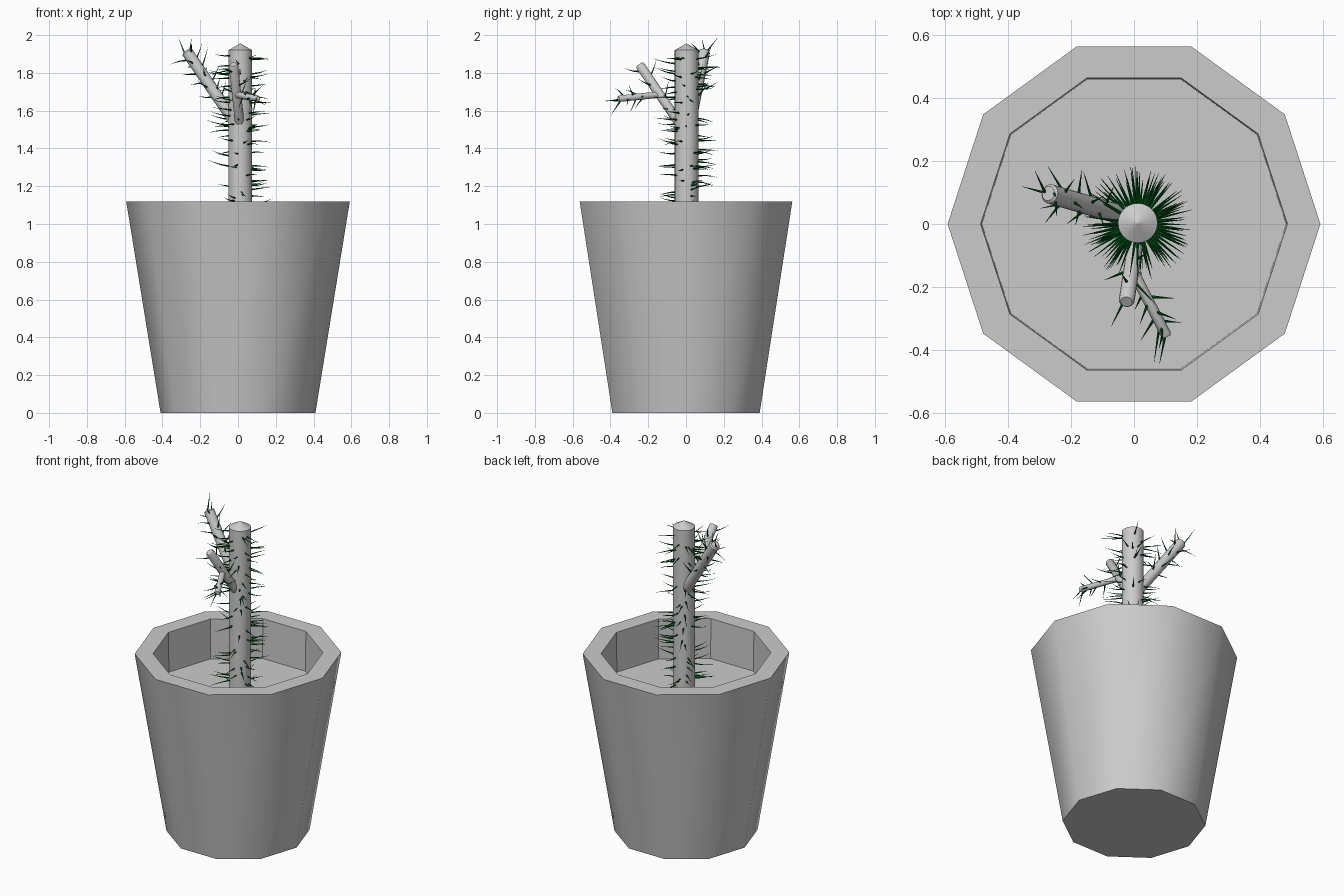
import bpy, bmesh, math, random
from mathutils import Vector, Matrix

if "Cube" in bpy.data.objects:
    bpy.data.objects.remove(bpy.data.objects["Cube"])

random.seed(4)
SOIL = 0.87


def finish(bm, name, mat=None):
    bmesh.ops.recalc_face_normals(bm, faces=bm.faces[:])
    me = bpy.data.meshes.new(name)
    bm.to_mesh(me)
    bm.free()
    ob = bpy.data.objects.new(name, me)
    bpy.context.collection.objects.link(ob)
    if mat:
        me.materials.append(mat)
    return ob


def loft(bm, rings, smooth=True, caps=(True, True)):
    """Bridge a list of equal-sized point rings."""
    vs = [[bm.verts.new(p) for p in r] for r in rings]
    n = len(vs[0])
    for k, (a, b) in enumerate(zip(vs, vs[1:])):
        for i in range(n):
            j = (i + 1) % n
            f = bm.faces.new((a[i], a[j], b[j], b[i]))
            f.smooth = smooth if isinstance(smooth, bool) else smooth[k]
    for use, r in zip(caps, (vs[0], vs[-1])):
        if use:
            bm.faces.new(r)
    # keep hard creases, but leave the wide pot facets blended
    bm.normal_update()
    for e in bm.edges:
        if len(e.link_faces) == 2 and e.calc_face_angle(0) > math.radians(40):
            e.smooth = False


def ring(c, axis, r, n):
    q = Vector(axis).to_track_quat('Z', 'Y')
    return [Vector(c) + q @ Vector((r * math.cos(t), r * math.sin(t), 0))
            for t in (2 * math.pi * i / n for i in range(n))]


def zring(r, z, n, x=0, y=0):
    return [Vector((x + r * math.cos(t), y + r * math.sin(t), z))
            for t in (2 * math.pi * i / n for i in range(n))]


# ten-sided pot with a thick rim; the last ring is closed by the soil face
bm = bmesh.new()
loft(bm, [zring(0.592, 0, 10)] and
     [zring(0.41, 0, 10), zring(0.592, 1.12, 10), zring(0.487, 1.12, 10), zring(0.483, SOIL, 10)],
     smooth=[True, False, False], caps=(True, False))
finish(bm, "pot")

# soil
bm = bmesh.new()
bm.faces.new([bm.verts.new(p) for p in zring(0.483, SOIL, 10)])
finish(bm, "soil")

# trunk with a low conical cap
TX, TY, TR = 0.012, 0.003, 0.063
bm = bmesh.new()
loft(bm, [zring(TR, SOIL - 0.02, 24, TX, TY), zring(TR, 1.92, 24, TX, TY),
          zring(0.002, 1.955, 24, TX, TY)])
finish(bm, "trunk")

# branches: start, end, radius, spine count
branches = {
    "left_branch": (Vector((-0.01, 0.02, 1.53)), Vector((-0.272, 0.097, 1.915)), 0.031, 16),
    "front_branch": (Vector((0.008, -0.04, 1.54)), Vector((-0.024, -0.247, 1.845)), 0.025, 5),
    "front_twig": (Vector((-0.008, -0.14, 1.685)), Vector((0.105, -0.358, 1.663)), 0.017, 9),
}
for name, (a, b, r, _) in branches.items():
    d = (b - a).normalized()
    bm = bmesh.new()
    loft(bm, [ring(a, d, r, 16), ring(b - d * 0.008, d, r, 16), ring(b, d, r * 0.75, 16)])
    finish(bm, name)

# spines: thin, slightly bent cones
green = bpy.data.materials.new("spine_green")
green.diffuse_color = (0.0, 0.1, 0.01, 1)
green.use_nodes = True
green.node_tree.nodes["Principled BSDF"].inputs["Base Color"].default_value = green.diffuse_color
spines = bmesh.new()


def spine(base, direction, length, bend=None):
    d = Vector(direction).normalized()
    bend = random.uniform(-0.018, 0.022) if bend is None else bend
    rings = []
    for t in (-0.05, 0.35, 0.7, 1.0):
        p = Vector(base) + d * length * t + Vector((0, 0, bend * t * t))
        rings.append(ring(p, d, 0.0042 * (1 - t) + 0.0004, 4))
    loft(spines, rings)


# around the trunk
for i in range(125):
    t = i * 2.39996 + random.uniform(-0.3, 0.3)
    z = SOIL + 0.02 + (1.90 - SOIL - 0.02) * random.random()
    out = Vector((math.cos(t), math.sin(t), random.uniform(-0.12, 0.15)))
    base = Vector((TX + TR * math.cos(t), TY + TR * math.sin(t), z))
    spine(base, out, random.uniform(0.075, 0.12))

# along the branches, leaning outward with the growth
for a, b, r, count in branches.values():
    d = (b - a).normalized()
    side = d.orthogonal().normalized()
    for i in range(count):
        n = Matrix.Rotation(i * 2.39996, 3, d) @ side
        p = a.lerp(b, 0.35 + 0.63 * (i + 0.5) / count) + n * r
        spine(p, n + d * 0.6, random.uniform(0.06, 0.09))

# long spines at the branch tips
for tip, direction, length in (((-0.285, 0.105, 1.91), (-0.03, 0.065, 0.07), 0.1),
                               ((-0.255, 0.10, 1.915), (0.01, -0.02, 0.07), 0.06),
                               ((0.10, -0.35, 1.66), (-0.02, -0.1, -0.02), 0.1),
                               ((0.08, -0.33, 1.655), (-0.015, -0.1, -0.01), 0.11)):
    spine(tip, direction, length, 0.01)
finish(spines, "spines", green)
